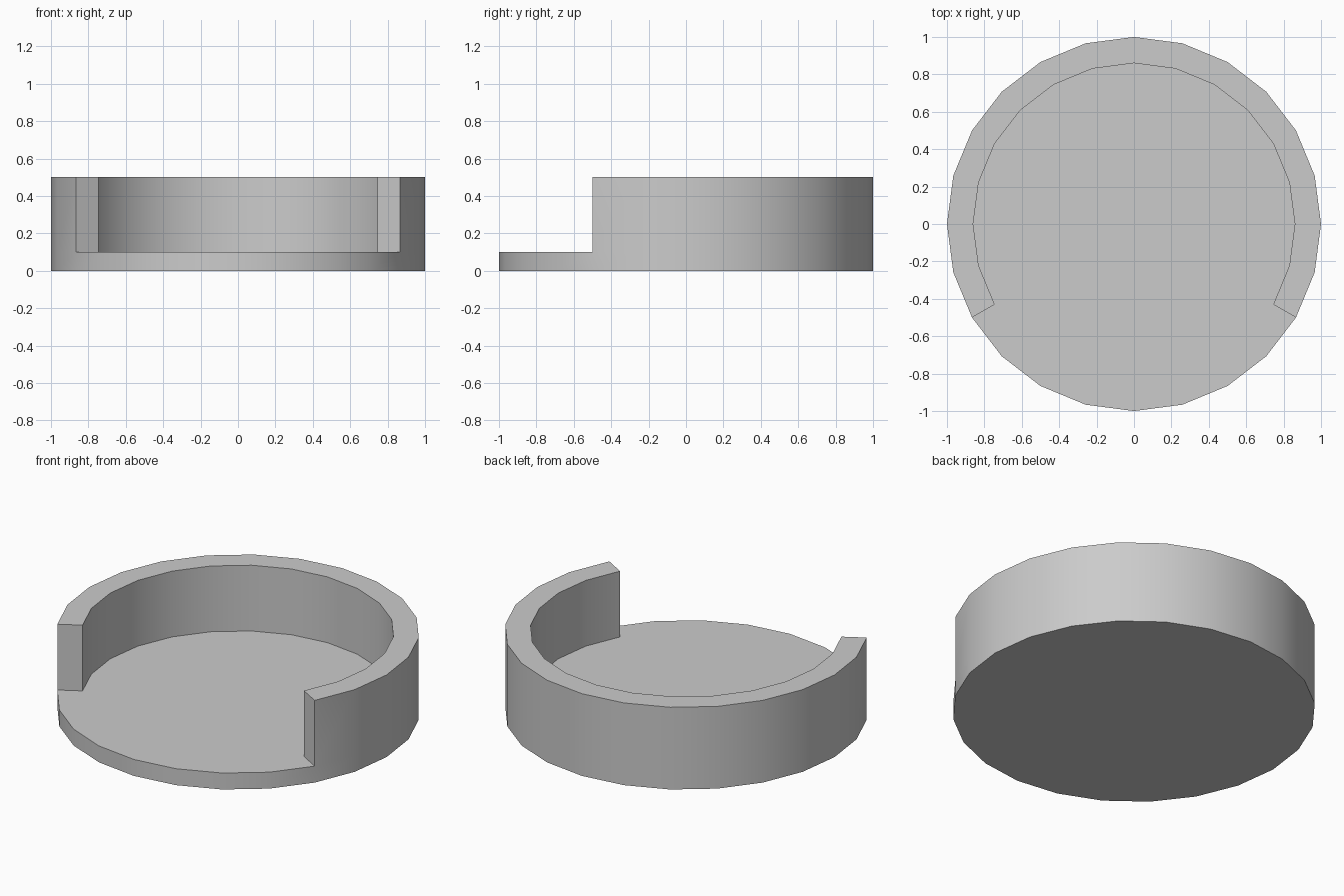
import bpy, bmesh
from math import cos, sin, radians

if "Cube" in bpy.data.objects:
    bpy.data.objects.remove(bpy.data.objects["Cube"])

SIDES = 24
R_OUT, R_IN = 1.0, 0.86
FLOOR_Z, RIM_Z = 0.1, 0.5
WALL_STEPS = 16            # wall spans -30 to 210 degrees, leaving the front open

bm = bmesh.new()


def ring(radius, z, count):
    """Points every 15 degrees, starting at the right end of the wall."""
    angles = [radians(-30 + i * 360 / SIDES) for i in range(count)]
    return [bm.verts.new((radius * cos(a), radius * sin(a), z)) for a in angles]


# Base disc: underside and outer edge
bottom = ring(R_OUT, 0, SIDES)
outer = ring(R_OUT, FLOOR_Z, SIDES)
inner = ring(R_IN, FLOOR_Z, WALL_STEPS + 1)
bm.faces.new(bottom[::-1])
for i in range(SIDES):
    j = (i + 1) % SIDES
    bm.faces.new((bottom[i], bottom[j], outer[j], outer[i]))

# Floor: inside the wall and out to the edge at the open front
bm.faces.new(inner + outer[WALL_STEPS:] + [outer[0]])

# Curved wall: footprint strip raised to the rim
strip = [bm.faces.new((outer[i], outer[i + 1], inner[i + 1], inner[i]))
         for i in range(WALL_STEPS)]
raised = bmesh.ops.extrude_face_region(bm, geom=strip)["geom"]
bmesh.ops.translate(bm, vec=(0, 0, RIM_Z - FLOOR_Z),
                    verts=[g for g in raised if isinstance(g, bmesh.types.BMVert)])
old = [f for f in strip if f.is_valid and all(v.co.z < RIM_Z - 0.01 for v in f.verts)]
if old:
    bmesh.ops.delete(bm, geom=old, context='FACES_ONLY')
bmesh.ops.recalc_face_normals(bm, faces=bm.faces)

mesh = bpy.data.meshes.new("open_front_tray")
bm.to_mesh(mesh)
bm.free()
tray = bpy.data.objects.new("open_front_tray", mesh)
bpy.context.collection.objects.link(tray)

# Smooth round sides with crisp corners
bpy.context.view_layer.objects.active = tray
tray.select_set(True)
bpy.ops.object.shade_smooth_by_angle(angle=radians(30))
